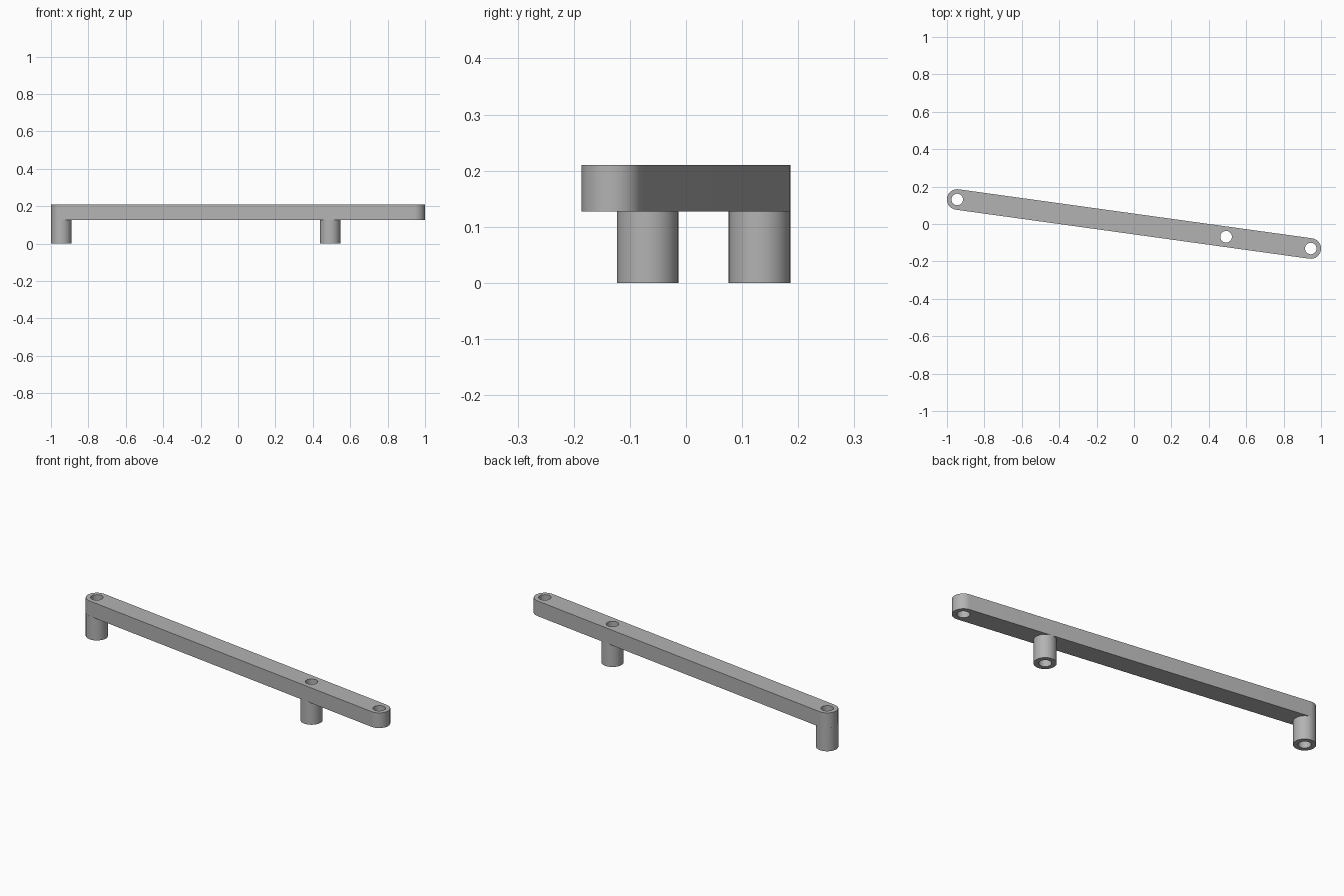
import bpy
import bmesh
from math import atan2, cos, sin, pi, radians
from mathutils import Vector

if "Cube" in bpy.data.objects:
    bpy.data.objects.remove(bpy.data.objects["Cube"])

END = Vector((0.945, -0.131))      # centre of the right-hand hole; the other end mirrors it
POST_AT = END * 0.521              # centre of the middle hole
R, HOLE = 0.055, 0.031             # outer and bore radii
BAR_Z, TOP_Z = 0.127, 0.21
SEGS = 32

grey = bpy.data.materials.new("plain grey")
grey.use_nodes = True
colour = (0.45, 0.45, 0.45, 1)
grey.diffuse_color = colour
grey.node_tree.nodes["Principled BSDF"].inputs["Base Color"].default_value = colour


def arc(centre, radius, start, sweep, count):
    return [(centre.x + radius * cos(start + sweep * i / count),
             centre.y + radius * sin(start + sweep * i / count)) for i in range(count)]


def circle(centre, radius):
    return arc(centre, radius, 0, 2 * pi, SEGS)


def plate(name, outline, holes, z0, z1):
    """Extrude an outline pierced by holes."""
    bm = bmesh.new()
    edges = []
    for loop in [outline] + holes:
        verts = [bm.verts.new((x, y, z0)) for x, y in loop]
        edges += [bm.edges.new((a, b)) for a, b in zip(verts, verts[1:] + verts[:1])]
    bmesh.ops.triangle_fill(bm, use_beauty=True, edges=edges, normal=(0, 0, 1))
    result = bmesh.ops.extrude_face_region(bm, geom=bm.faces[:], use_keep_orig=True)
    top = [v for v in result["geom"] if isinstance(v, bmesh.types.BMVert)]
    bmesh.ops.translate(bm, verts=top, vec=(0, 0, z1 - z0))
    bmesh.ops.recalc_face_normals(bm, faces=bm.faces[:])
    mesh = bpy.data.meshes.new(name)
    bm.to_mesh(mesh)
    bm.free()
    mesh.materials.append(grey)
    obj = bpy.data.objects.new(name, mesh)
    bpy.context.collection.objects.link(obj)
    bpy.ops.object.select_all(action="DESELECT")
    obj.select_set(True)
    bpy.context.view_layer.objects.active = obj
    bpy.ops.object.shade_smooth_by_angle(angle=radians(30))
    return obj


# Bar with rounded ends and three through holes
angle = atan2(END.y, END.x)
half = SEGS // 2
ends = []
for centre, turn in ((END, -pi / 2), (-END, pi / 2)):
    ends += arc(centre, R, angle + turn, pi, half)
    last = angle + turn + pi
    ends.append((centre.x + R * cos(last), centre.y + R * sin(last)))
plate("bar", ends, [circle(c, HOLE) for c in (END, POST_AT, -END)], BAR_Z, TOP_Z)

# Hollow posts under the bar
for name, centre in (("end_post", -END), ("middle_post", POST_AT)):
    plate(name, circle(centre, R), [circle(centre, HOLE)], 0, BAR_Z)
